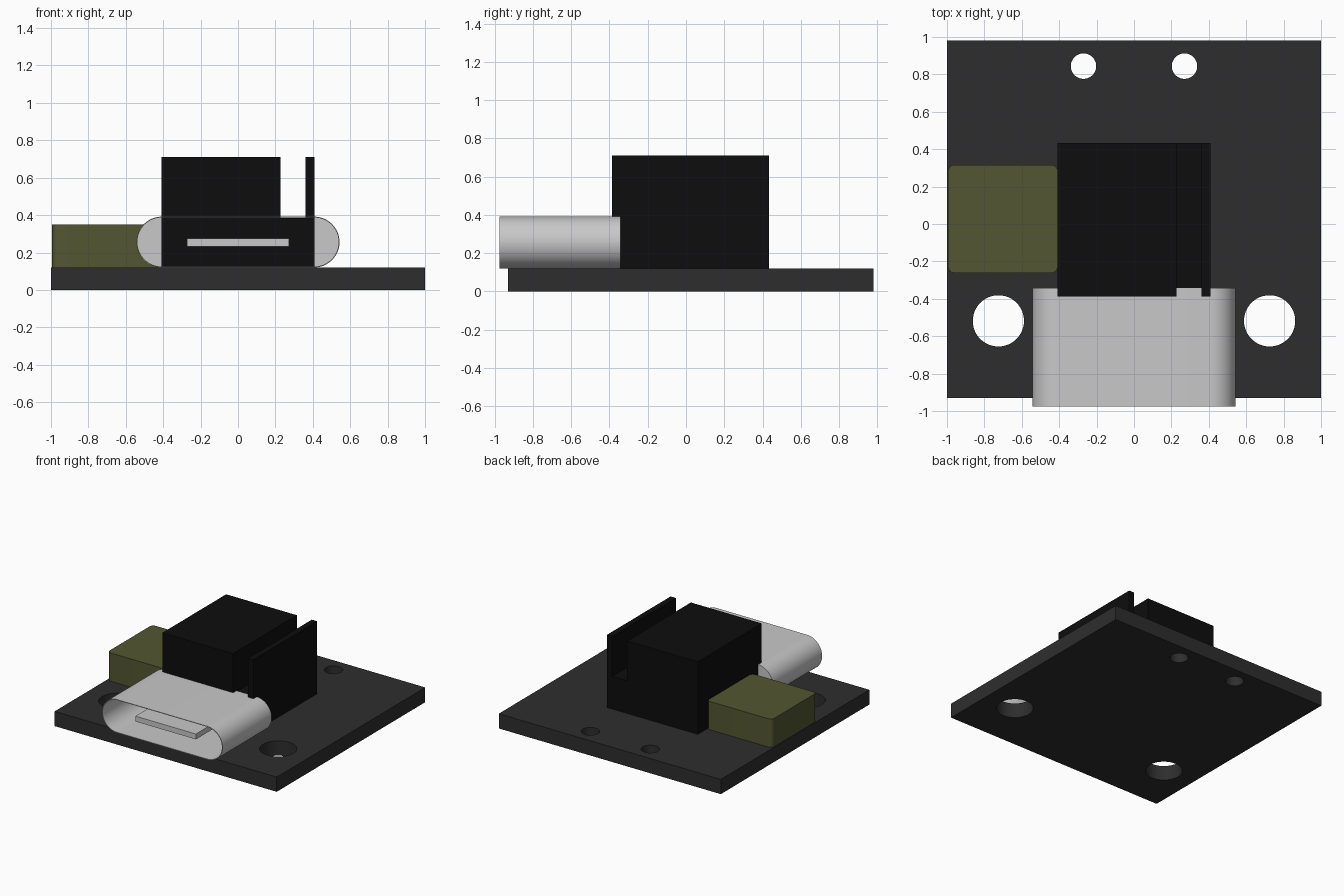
import bpy, bmesh, math

if "Cube" in bpy.data.objects:
    bpy.data.objects.remove(bpy.data.objects["Cube"])


def material(name, rgb):
    m = bpy.data.materials.new(name)
    m.diffuse_color = (*rgb, 1)
    m.use_nodes = True
    m.node_tree.nodes["Principled BSDF"].inputs["Base Color"].default_value = m.diffuse_color
    return m


BOARD = material("charcoal board", (0.027, 0.027, 0.027))
BLACK = material("black plastic", (0.004, 0.004, 0.004))
METAL = material("light metal", (0.58, 0.58, 0.58))
OLIVE = material("olive", (0.086, 0.093, 0.031))
TOP = 0.12  # upper face of the board


def prism(name, pts, axis, lo, hi, mat, open_start=False):
    """Extrude a closed profile along y (points are x, z) or z (points are x, y)."""
    place = (lambda p, t: (p[0], t, p[1])) if axis == "y" else (lambda p, t: (p[0], p[1], t))
    bm = bmesh.new()
    a = [bm.verts.new(place(p, lo)) for p in pts]
    b = [bm.verts.new(place(p, hi)) for p in pts]
    n = len(pts)
    for i in range(n):
        j = (i + 1) % n
        bm.faces.new((a[i], a[j], b[j], b[i]))
    bm.faces.new(b)
    if not open_start:
        bm.faces.new(a[::-1])
    bmesh.ops.recalc_face_normals(bm, faces=bm.faces)
    mesh = bpy.data.meshes.new(name)
    bm.to_mesh(mesh)
    bm.free()
    mesh.materials.append(mat)
    ob = bpy.data.objects.new(name, mesh)
    bpy.context.collection.objects.link(ob)
    return ob


def activate(ob):
    bpy.ops.object.select_all(action="DESELECT")
    ob.select_set(True)
    bpy.context.view_layer.objects.active = ob


def smooth(ob):
    activate(ob)
    bpy.ops.object.shade_smooth_by_angle(angle=math.radians(30))


def rect(x0, x1, y0, y1):
    return [(x0, y0), (x1, y0), (x1, y1), (x0, y1)]


def rounded(x0, x1, y0, y1, r, seg):
    """Rectangle outline with rounded corners."""
    pts = []
    corners = [(x1 - r, y0 + r), (x1 - r, y1 - r), (x0 + r, y1 - r), (x0 + r, y0 + r)]
    for k, (cx, cy) in enumerate(corners):
        for i in range(seg + 1):
            t = math.radians(-90 + 90 * (k + i / seg))
            p = (cx + r * math.cos(t), cy + r * math.sin(t))
            if not pts or math.dist(p, pts[-1]) > 1e-4:
                pts.append(p)
    if math.dist(pts[0], pts[-1]) < 1e-4:
        pts.pop()
    return pts


# Circuit board with four drilled holes
board = prism("board", rect(-1, 1, -0.93, 0.98), "z", 0, TOP, BOARD)
for x, y, r in ((0.725, -0.518, 0.137), (0.27, 0.844, 0.068)):
    for side in (-1, 1):
        circle = [(side * x + r * math.cos(math.tau * i / 48),
                   y + r * math.sin(math.tau * i / 48)) for i in range(48)]
        drill = prism("drill", circle, "z", -0.1, 0.3, BOARD)
        drill.hide_render = True
        mod = board.modifiers.new("hole", "BOOLEAN")
        mod.operation = "DIFFERENCE"
        mod.solver = "EXACT"
        mod.object = drill
        activate(board)
        bpy.ops.object.modifier_apply(modifier=mod.name)
        bpy.data.objects.remove(drill)
smooth(board)

# Tall black housing with a slot leaving a thin side wall
profile = [(-0.41, TOP), (0.41, TOP), (0.41, 0.71), (0.362, 0.71),
           (0.362, 0.385), (0.227, 0.385), (0.227, 0.71), (-0.41, 0.71)]
prism("housing", profile, "y", -0.387, 0.433, BLACK)

# Thin metal connector sleeve, open at the front and closed at the back
sleeve = prism("connector_sleeve", rounded(-0.543, 0.543, TOP, 0.392, 0.1359, 16),
               "y", -0.975, -0.342, METAL, open_start=True)
mod = sleeve.modifiers.new("wall", "SOLIDIFY")
mod.thickness = 0.005
mod.offset = -1
activate(sleeve)
bpy.ops.object.modifier_apply(modifier=mod.name)
smooth(sleeve)

# Contact tongue inside the sleeve
prism("contact_tongue", rect(-0.272, 0.272, 0.232, 0.276), "y", -0.93, -0.38, METAL)

# Olive component with rounded upright corners
part = prism("side_component", rounded(-0.994, -0.408, -0.262, 0.316, 0.035, 6),
             "z", TOP, 0.35, OLIVE)
smooth(part)
